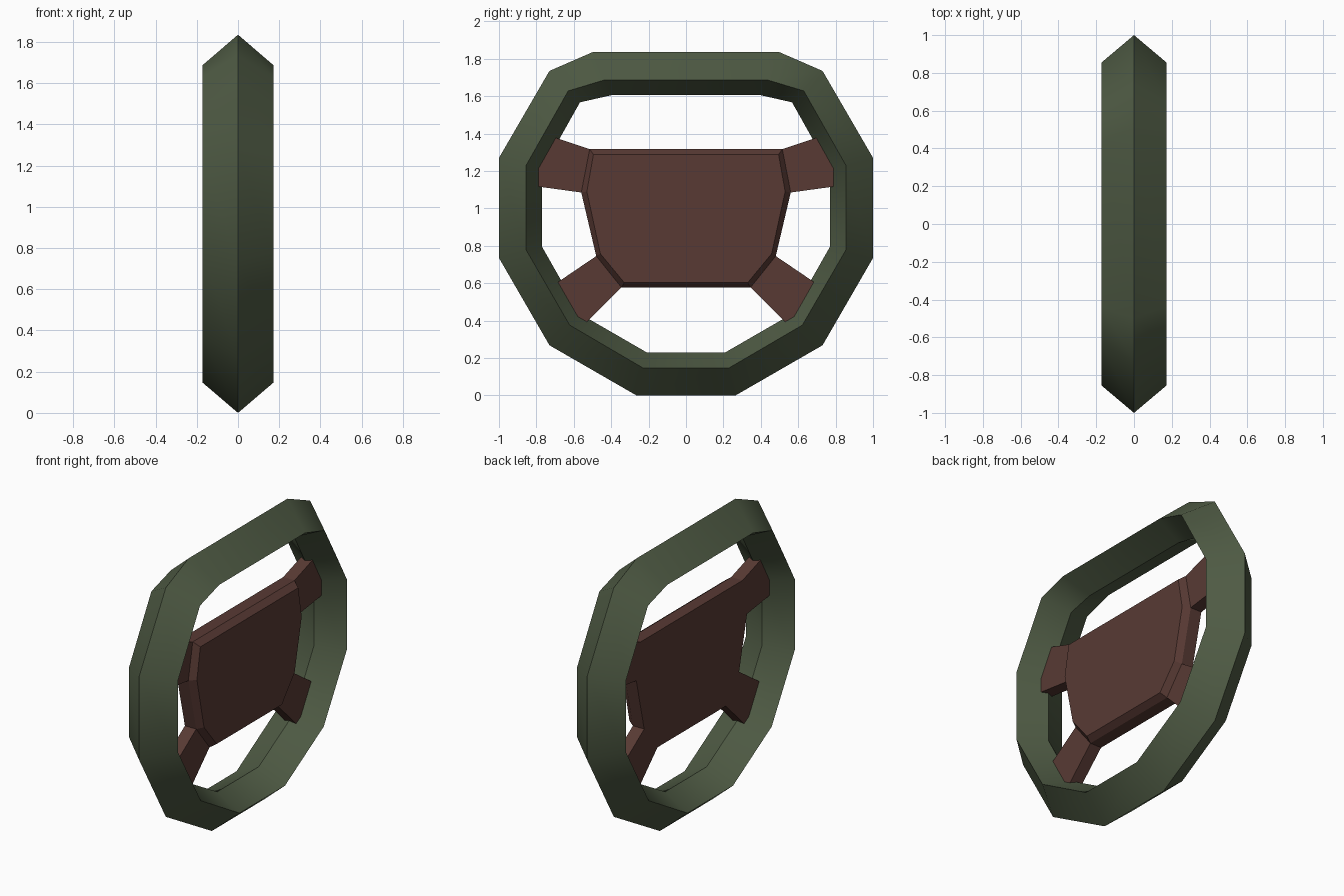
import bpy, bmesh, math

if "Cube" in bpy.data.objects:
    bpy.data.objects.remove(bpy.data.objects["Cube"])


def material(name, color):
    m = bpy.data.materials.new(name)
    m.diffuse_color = (*color, 1)
    m.use_nodes = True
    m.node_tree.nodes["Principled BSDF"].inputs["Base Color"].default_value = m.diffuse_color
    return m


GREEN = material("dark olive green", (0.078, 0.104, 0.058))
BROWN = material("reddish brown", (0.098, 0.042, 0.034))


def mirrored(half):
    """Close a right-hand half outline (bottom to top) across y = 0."""
    return half + [(-y, z) for y, z in reversed(half)]


def loft(name, sections, mat, closed=False):
    """Bridge (x, outline) sections; cap the ends unless the loft is closed."""
    bm = bmesh.new()
    rings = [[bm.verts.new((x, y, z)) for y, z in pts] for x, pts in sections]
    n = len(rings[0])
    pairs = list(zip(rings, rings[1:]))
    if closed:
        pairs.append((rings[-1], rings[0]))
    else:
        bm.faces.new(rings[0])
        bm.faces.new(rings[-1])
    for a, b in pairs:
        for i in range(n):
            j = (i + 1) % n
            bm.faces.new((a[i], a[j], b[j], b[i]))
    bmesh.ops.recalc_face_normals(bm, faces=bm.faces)
    me = bpy.data.meshes.new(name)
    bm.to_mesh(me)
    bm.free()
    me.materials.append(mat)
    ob = bpy.data.objects.new(name, me)
    bpy.context.collection.objects.link(ob)
    return ob


# Rim: diamond cross-section swept round a flat-topped twelve-sided ring
outer = mirrored([(.265, 0), (.73, .268), (1, .735), (1, 1.27), (.73, 1.735), (.5, 1.835)])
middle = mirrored([(.23, .147), (.622, .376), (.855, .778), (.855, 1.23), (.63, 1.628), (.435, 1.687)])
inner = mirrored([(.21, .23), (.565, .435), (.77, .795), (.77, 1.205), (.567, 1.567), (.4, 1.605)])
rim = loft("rim", [(0, outer), (.172, middle), (0, inner), (-.172, middle)], GREEN, closed=True)
bpy.context.view_layer.objects.active = rim
rim.select_set(True)
bpy.ops.object.shade_smooth_by_angle(angle=math.radians(45))

# Hub: plate bevelled on the +x side, flat and flush with the spokes behind
hub_edge = mirrored([(.345, .577), (.48, .745), (.56, 1.085), (.515, 1.317)])
hub_face = mirrored([(.33, .603), (.458, .758), (.53, 1.09), (.495, 1.288)])
loft("hub", [(-.04, hub_edge), (.04, hub_edge), (.08, hub_face)], BROWN)

# Spokes: flat arms running from the hub's edge into the rim
spokes = {
    "upper_spoke": [(.56, 1.085), (.86, 1.126), (.78, 1.405), (.515, 1.317)],
    "lower_spoke": [(.345, .577), (.585, .34), (.76, .555), (.48, .745)],
}
for name, pts in spokes.items():
    for side, s in (("right", 1), ("left", -1)):
        outline = [(s * y, z) for y, z in pts]
        loft(f"{name}_{side}", [(-.04, outline), (.04, outline)], BROWN)
